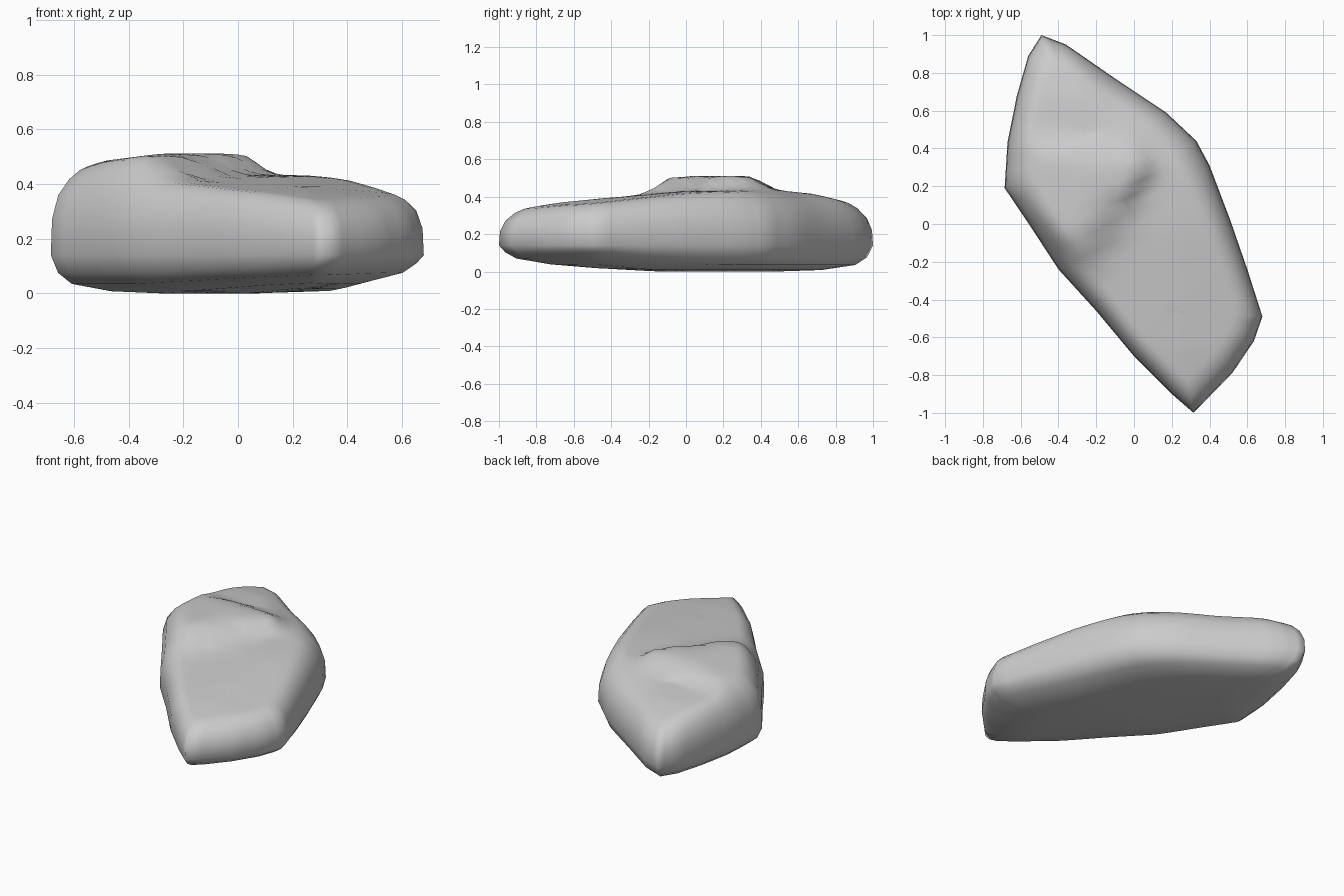
import bpy, bmesh
from mathutils import Vector

if "Cube" in bpy.data.objects:
    bpy.data.objects.remove(bpy.data.objects["Cube"])

# Plan outline of the boulder (counter-clockwise) and the spine it shrinks towards
OUTLINE = [(-0.49, 1.0), (-0.56, 0.89), (-0.62, 0.68), (-0.67, 0.43), (-0.685, 0.19),
           (-0.55, -0.01), (-0.40, -0.24), (-0.20, -0.46), (0.0, -0.70), (0.20, -0.90),
           (0.315, -1.0), (0.52, -0.79), (0.635, -0.62), (0.68, -0.49), (0.60, -0.24),
           (0.51, 0.02), (0.40, 0.31), (0.33, 0.44), (0.17, 0.59), (-0.10, 0.77), (-0.36, 0.95)]
SPINE = Vector((-0.25, 0.45)), Vector((0.22, -0.45))
# Raised slab on top: corner x, y and the width of the slope along the edge that follows
SLAB = [(-0.68, 0.05, 0.10), (-0.38, -0.20, 0.08), (-0.22, -0.19, 0.08),
        (0.14, 0.29, 0.10), (0.06, 0.46, 0.13), (-0.62, 0.50, 0.15)]
# Height of the crown along y
CROWN = [(-1.0, 0.31), (-0.89, 0.335), (-0.66, 0.37), (-0.45, 0.39), (0.0, 0.43),
         (0.48, 0.435), (0.68, 0.415), (0.9, 0.36), (1.0, 0.32)]
WAIST = 0.14


def crown(p):
    z = CROWN[-1][1]
    for (y0, z0), (y1, z1) in zip(CROWN, CROWN[1:]):
        if p.y <= y1:
            z = z0 + (z1 - z0) * (p.y - y0) / (y1 - y0)
            break
    z -= 0.07 * max(0.0, p.x - 0.25)                      # falls to the right
    fade = max(0.0, min(1.0, (p.x + 0.30) / 0.2))
    return z - 0.3 * fade * max(0.0, 0.55 * p.x + 0.83 * p.y - 0.38)   # back right


def slab(p):
    """Height of the raised slab: a sloping polygon with a soft border."""
    t = 1.0
    for (ax, ay, w), (bx, by, _) in zip(SLAB, SLAB[1:] + SLAB[:1]):
        a = Vector((ax, ay))
        e = Vector((bx, by)) - a
        t = min(t, e.cross(p - a) / e.length / w)
    t = max(0.0, t)
    top = 0.512 - 0.13 * max(0.0, -0.28 - p.x)
    return t * max(0.0, top - crown(p))


def inset(p, f):
    a, b = SPINE
    t = max(0.0, min(1.0, (p - a).dot(b - a) / (b - a).length_squared))
    return a.lerp(b, t).lerp(p, f)


def top_z(p, k):
    return WAIST + (crown(p) + slab(p) - WAIST) * k


def bottom_z(p, z):
    rise = 0.055 * max(0.0, -p.y - 0.15) + 0.12 * max(0.0, p.x - 0.35)
    return z + rise * (1 - 0.7 * z / WAIST)


# Subdivide the outline
pts = []
for a, b in zip(OUTLINE, OUTLINE[1:] + OUTLINE[:1]):
    pts += [Vector(a).lerp(Vector(b), s / 3) for s in range(3)]

# Rings from the underside, around the waist, and over the crown
under = [(0.06, 0.0), (0.5, 0.008), (0.83, 0.035), (0.94, 0.075)]
over = [(1.0, 0.0), (0.99, 0.45), (0.94, 0.75), (0.85, 0.93), (0.76, 1.0)]
over += [(0.76 - 0.07 * i, 1.0) for i in range(1, 11)]
bm = bmesh.new()
rings = []
for func, levels in ((bottom_z, under), (top_z, over)):
    for f, k in levels:
        flat = [inset(p, f) for p in pts]
        rings.append([bm.verts.new((p.x, p.y, func(p, k))) for p in flat])
n = len(pts)
for lo, hi in zip(rings, rings[1:]):
    for i in range(n):
        j = (i + 1) % n
        bm.faces.new((lo[i], lo[j], hi[j], hi[i]))
bm.faces.new(rings[0][::-1])
bm.faces.new(rings[-1])
bmesh.ops.triangulate(bm, faces=[f for f in bm.faces if len(f.verts) > 4])

# Weather the top a little
for _ in range(2):
    bmesh.ops.smooth_vert(bm, verts=[v for r in rings[7:] for v in r], factor=0.3,
                          use_axis_z=True)
bmesh.ops.remove_doubles(bm, verts=bm.verts, dist=0.0005)
bmesh.ops.recalc_face_normals(bm, faces=bm.faces)
for f in bm.faces:
    f.smooth = True

mesh = bpy.data.meshes.new("boulder")
bm.to_mesh(mesh)
bm.free()
rock = bpy.data.objects.new("boulder", mesh)
bpy.context.collection.objects.link(rock)
